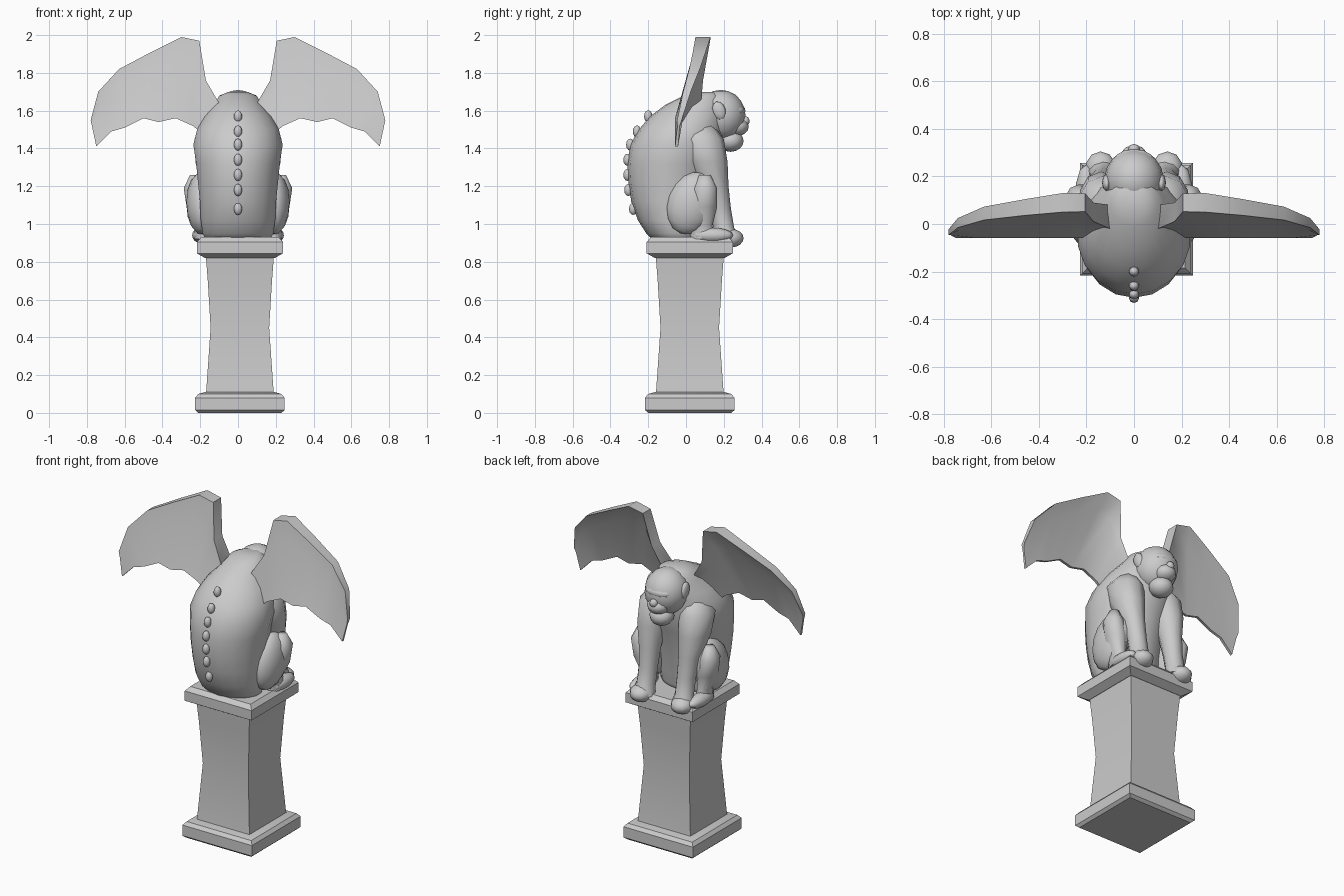
import bpy, bmesh, math
from mathutils import Vector

if "Cube" in bpy.data.objects:
    bpy.data.objects.remove(bpy.data.objects["Cube"])


def finish(name, bm, angle=50):
    bmesh.ops.recalc_face_normals(bm, faces=bm.faces)
    me = bpy.data.meshes.new(name)
    bm.to_mesh(me)
    bm.free()
    ob = bpy.data.objects.new(name, me)
    bpy.context.collection.objects.link(ob)
    bpy.ops.object.select_all(action='DESELECT')
    ob.select_set(True)
    bpy.context.view_layer.objects.active = ob
    bpy.ops.object.shade_smooth_by_angle(angle=math.radians(angle))
    return ob


def loft(name, rings, n=12, side=1, angle=50):
    """Skin horizontal rings given as (x, y, z, half width, half depth)."""
    bm = bmesh.new()
    k = math.sqrt(2) if n == 4 else 1
    loops = []
    for x, y, z, rx, ry in rings:
        loops.append([bm.verts.new((side * (x + k * rx * math.cos(a)), y + k * ry * math.sin(a), z))
                      for a in [2 * math.pi * (i + 0.5) / n for i in range(n)]])
    for a, b in zip(loops, loops[1:]):
        for i in range(n):
            j = (i + 1) % n
            bm.faces.new((a[i], a[j], b[j], b[i]))
    bm.faces.new(loops[0])
    bm.faces.new(loops[-1])
    return finish(name, bm, angle)


def blob(name, loc, size, tilt=0, side=1, seg=14, rings=8):
    bm = bmesh.new()
    bmesh.ops.create_uvsphere(bm, u_segments=seg, v_segments=rings, radius=1)
    ob = finish(name, bm, 80)
    ob.location = (side * loc[0], loc[1], loc[2])
    ob.scale = size
    ob.rotation_euler = (tilt, 0, 0)
    return ob


# Pedestal: base slab, waisted column, top cap
cx, cy = 0.01, 0.02
square = lambda pts: [(cx, cy, z, h, h) for z, h in pts]
loft("base_slab", square([(0, .22), (.015, .237), (.08, .237), (.10, .22), (.11, .185)]), 4, angle=30)
loft("column", square([(.09, .182), (.12, .178), (.45, .155), (.70, .17), (.83, .18)]), 4, angle=30)
loft("top_cap", square([(.82, .185), (.845, .228), (.905, .228), (.93, .205)]), 4, angle=30)

# Hunched torso: (z, back y, front y, half width)
torso = [(.91, -.17, .08, .17), (.95, -.21, .09, .19), (1.02, -.255, .10, .20), (1.12, -.29, .12, .205),
         (1.22, -.305, .14, .215), (1.32, -.31, .17, .225), (1.42, -.295, .20, .24), (1.50, -.25, .205, .22),
         (1.57, -.19, .21, .18), (1.63, -.11, .21, .13), (1.68, -.01, .19, .10), (1.70, .05, .16, .05)]
loft("torso", [(0, (b + f) / 2, z, w, (f - b) / 2) for z, b, f, w in torso], 18, angle=80)

# Spine knobs down the back
for y, z in [(-.20, 1.57), (-.26, 1.49), (-.295, 1.42), (-.31, 1.34), (-.31, 1.26), (-.305, 1.18), (-.28, 1.08)]:
    blob("spine_knob", (0, y, z), (.022, .022, .032), seg=8, rings=6)

# Head with brow, muzzle, jaw
blob("head", (0, .185, 1.575), (.125, .13, .135), seg=16, rings=10)
blob("brow", (0, .265, 1.60), (.085, .05, .035), seg=12)
blob("muzzle", (0, .265, 1.515), (.065, .067, .05), seg=12)
blob("jaw", (0, .235, 1.44), (.07, .07, .058), seg=12)
blob("nose", (0, .315, 1.545), (.025, .022, .025), seg=8, rings=6)

# Wing outline stations: leading x, z, y, half thickness, then trailing x, z
stations = [(.10, 1.64, .03, .05, .14, 1.44), (.17, 1.76, .05, .04, .24, 1.52),
            (.205, 1.97, .09, .038, .33, 1.56), (.30, 1.99, .09, .04, .42, 1.54),
            (.46, 1.91, .07, .034, .50, 1.56), (.63, 1.82, .045, .028, .60, 1.51),
            (.74, 1.70, .005, .02, .67, 1.49), (.78, 1.55, -.035, .012, .75, 1.41)]

for s in (1, -1):
    # Bat wing: thick leading bone, thin scalloped membrane
    bm = bmesh.new()
    loops = []
    for lx, lz, ly, t, tx, tz in stations:
        lead, trail = Vector((lx, ly, lz)), Vector((tx, -.05, tz))
        mid = lead.lerp(trail, .25)
        pts = [lead + Vector((0, t, 0)), mid + Vector((0, t * .4, 0)), trail + Vector((0, .008, 0)),
               trail - Vector((0, .008, 0)), mid - Vector((0, t * .6, 0)), lead - Vector((0, t, 0))]
        loops.append([bm.verts.new((s * p.x, p.y, p.z)) for p in pts])
    for a, b in zip(loops, loops[1:]):
        for i in range(6):
            j = (i + 1) % 6
            bm.faces.new((a[i], a[j], b[j], b[i]))
    bm.faces.new(loops[0])
    bm.faces.new(loops[-1])
    finish("wing", bm, 45)

    # Front leg from shoulder to paw
    loft("front_leg", [(.11, .07, 1.53, .06, .07), (.135, .08, 1.45, .10, .12), (.14, .11, 1.33, .09, .11),
                       (.135, .155, 1.20, .065, .07), (.13, .18, 1.08, .055, .058),
                       (.13, .20, .98, .055, .055), (.135, .22, .92, .07, .07)], 10, s, 80)
    blob("front_paw", (.14, .235, .925), (.065, .07, .05), side=s, seg=10)
    # Hind leg: thigh, knee, shin, foot
    blob("thigh", (.19, .03, 1.11), (.085, .13, .17), tilt=-.35, side=s)
    loft("shin", [(.23, .10, 1.26, .025, .03), (.235, .10, 1.19, .055, .065), (.215, .095, 1.09, .06, .07),
                  (.19, .08, .99, .04, .06), (.19, .10, .92, .045, .08)], 10, s, 80)
    blob("hind_foot", (.20, .14, .94), (.045, .11, .04), side=s, seg=10)
    # Ear
    blob("ear", (.115, .175, 1.60), (.02, .035, .05), tilt=.3, side=s, seg=8, rings=6)
